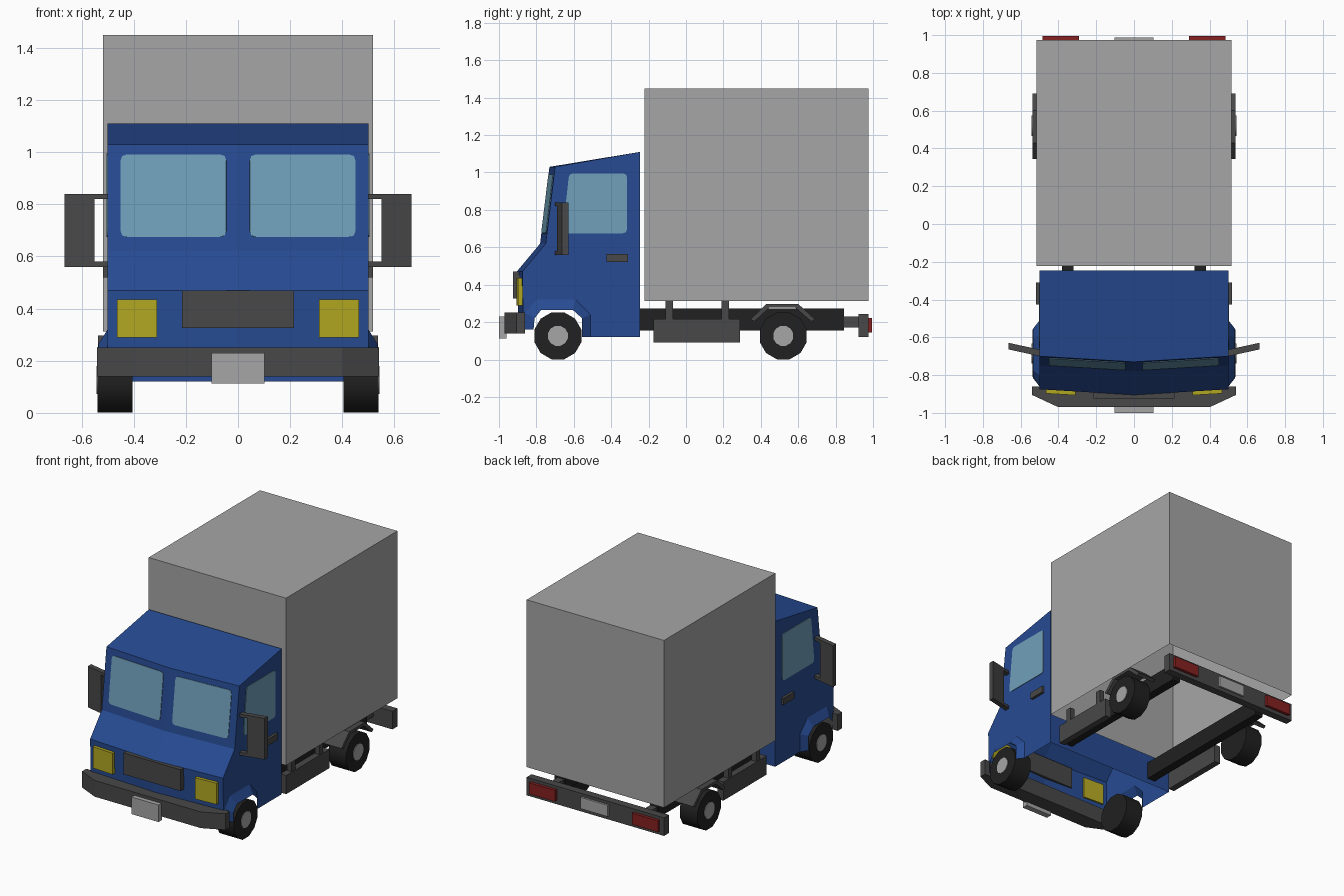
import bpy, bmesh, math
from mathutils import Vector, Matrix

if "Cube" in bpy.data.objects:
    bpy.data.objects.remove(bpy.data.objects["Cube"], do_unlink=True)


def material(name, r, g, b):
    m = bpy.data.materials.new(name)
    m.use_nodes = True
    m.diffuse_color = (r, g, b, 1)
    m.node_tree.nodes["Principled BSDF"].inputs["Base Color"].default_value = (r, g, b, 1)
    return m


BLUE = material("cab blue", 0.02, 0.07, 0.29)
GLASS = material("window glass", 0.16, 0.35, 0.49)
TRIM = material("dark grey trim", 0.065, 0.065, 0.065)
BLACK = material("tyre black", 0.015, 0.015, 0.015)
GREY = material("light grey", 0.38, 0.38, 0.38)
YELLOW = material("headlight yellow", 0.45, 0.39, 0.016)
RED = material("tail light red", 0.24, 0.015, 0.015)


def finish(name, bm, mats):
    bmesh.ops.recalc_face_normals(bm, faces=bm.faces)
    mesh = bpy.data.meshes.new(name)
    bm.to_mesh(mesh)
    bm.free()
    for m in mats:
        mesh.materials.append(m)
    ob = bpy.data.objects.new(name, mesh)
    bpy.context.collection.objects.link(ob)
    return ob


def loft(name, ring_a, ring_b, mat):
    """Closed solid between two matching outlines."""
    bm = bmesh.new()
    a = [bm.verts.new(p) for p in ring_a]
    b = [bm.verts.new(p) for p in ring_b]
    bm.faces.new(a)
    bm.faces.new(b)
    for i in range(len(a)):
        j = (i + 1) % len(a)
        bm.faces.new((a[i], a[j], b[j], b[i]))
    return finish(name, bm, [mat])


def side_prism(name, pts, x0, x1, mat):
    return loft(name, [(x0, y, z) for y, z in pts], [(x1, y, z) for y, z in pts], mat)


def box(name, x, y, z, mat, open_bottom=False):
    bm = bmesh.new()
    bmesh.ops.create_cube(bm, size=1)
    for v in bm.verts:
        v.co = [(r[0] + r[1]) / 2 + c * (r[1] - r[0]) for r, c in zip((x, y, z), v.co)]
    if open_bottom:
        low = [f for f in bm.faces if f.normal.z < -0.9 or f.calc_center_median().z < z[0] + 0.001]
        bmesh.ops.delete(bm, geom=low, context="FACES")
    return finish(name, bm, [mat])


def span(s, a, b):
    """Range on the side given by s, in rising order."""
    return tuple(sorted((s * a, s * b)))


def pane(name, corners, out, r=0.022):
    """Thin window plate with rounded corners."""
    c = [Vector(p) for p in corners]
    n = (c[1] - c[0]).cross(c[3] - c[0]).normalized()
    if n.dot(Vector(out)) < 0:
        n = -n
    ring = []
    for i, p in enumerate(c):
        a = p + (c[i - 1] - p).normalized() * r
        b = p + (c[(i + 1) % 4] - p).normalized() * r
        ring += [a, (a + b) / 4 + p / 2, b]
    return loft(name, [p - n * 0.002 for p in ring], [p + n * 0.004 for p in ring], GLASS)


# Cab shell: open underneath, front bent into a shallow V.
W = 0.5
# (y at the side, y at the middle, z)
profile = [(-0.87, -0.895, 0.16), (-0.875, -0.905, 0.47), (-0.75, -0.78, 0.62),
           (-0.70, -0.73, 1.03), (-0.245, -0.245, 1.11), (-0.245, -0.245, 0.12)]
arch_base = [(-0.51, 0.12), (-0.51, 0.24), (-0.59, 0.32), (-0.80, 0.32), (-0.86, 0.25), (-0.86, 0.16)]
arch_rim = [(-0.555, 0.12), (-0.555, 0.22), (-0.605, 0.265), (-0.775, 0.265), (-0.81, 0.22), (-0.815, 0.16)]
bm = bmesh.new()
mid = [bm.verts.new((0, c, z)) for s, c, z in profile]
for s in (1, -1):
    edge = [bm.verts.new((s * W, y, z)) for y, c, z in profile]
    for i in range(len(profile) - 1):
        bm.faces.new((mid[i], mid[i + 1], edge[i + 1], edge[i]))
    base = [bm.verts.new((s * W, y, z)) for y, z in arch_base]
    bm.faces.new(edge + base)
    # Flared wheel arch
    rim = [bm.verts.new((s * 0.535, y, z)) for y, z in arch_rim]
    for i in range(len(base) - 1):
        bm.faces.new((base[i], base[i + 1], rim[i + 1], rim[i]))
finish("cab", bm, [BLUE])


def screen_point(s, x, z):
    """Point on the windscreen plane."""
    t = (z - 0.62) / (1.03 - 0.62)
    return (s * x, -0.78 + 0.05 * t + 0.03 * x / W, z)


for s, side in ((1, "left"), (-1, "right")):
    # Windows
    pane(side + "_windscreen", [screen_point(s, x, z) for x, z in
         ((0.045, 0.675), (0.45, 0.675), (0.45, 0.99), (0.045, 0.99))], (0, -1, 0))
    pane(side + "_door_window", [(s * W, y, z) for y, z in
         ((-0.66, 0.675), (-0.315, 0.675), (-0.315, 0.995), (-0.625, 0.995))], (s, 0, 0))

    # Door handle
    box(side + "_door_handle", span(s, 0.49, 0.518), (-0.425, -0.31), (0.52, 0.565), TRIM)

    # Mirror: plate on two arms, swept backwards
    def swept(x, y):
        return (s * x, y + (x - W) * 0.22)
    for part, x0, x1, z0, z1 in (("mirror", 0.55, 0.665, 0.56, 0.84),
                                 ("mirror_upper_arm", 0.49, 0.55, 0.82, 0.84),
                                 ("mirror_lower_arm", 0.49, 0.55, 0.56, 0.58)):
        ring = [swept(x0, -0.70), swept(x1, -0.70), swept(x1, -0.665), swept(x0, -0.665)]
        loft(side + "_" + part, [(*p, z0) for p in ring], [(*p, z1) for p in ring], TRIM)

    # Headlight, following the angled front
    ring = [(s * x, -0.905 + 0.06 * x + d) for x, d in
            ((0.31, -0.02), (0.465, -0.02), (0.465, 0.015), (0.31, 0.015))]
    loft(side + "_headlight", [(*p, 0.29) for p in ring], [(*p, 0.435) for p in ring], YELLOW)

    # Chassis rail and rear bumper bracket
    box(side + "_chassis_rail", span(s, 0.32, 0.38), (-0.25, 0.845), (0.155, 0.272), BLACK)
    box(side + "_bumper_bracket", span(s, 0.325, 0.375), (0.84, 0.925), (0.17, 0.23), TRIM)

    # Side guard hung from two posts
    box(side + "_side_guard", span(s, 0.44, 0.485), (-0.175, 0.29), (0.09, 0.217), TRIM)
    for i, y in enumerate((-0.09, 0.21)):
        box(f"{side}_guard_post_{i + 1}", span(s, 0.445, 0.48), (y - 0.02, y + 0.02), (0.21, 0.312), TRIM)

    # Rear mudguard
    side_prism(side + "_mudguard",
               [(0.345, 0.215), (0.43, 0.297), (0.60, 0.297), (0.69, 0.215),
                (0.67, 0.203), (0.585, 0.277), (0.445, 0.277), (0.365, 0.203)],
               s * 0.40, s * 0.537, TRIM)

    # Tail light
    box(side + "_tail_light", span(s, 0.29, 0.485), (0.97, 0.995), (0.145, 0.222), RED)

    # Wheels: twelve sided tyre with a flush hub disc
    for end, y in (("front", -0.685), ("rear", 0.52)):
        for part, r, x0, x1, mat in (("tyre", 0.13, 0.405, 0.538, BLACK),
                                     ("hub", 0.055, 0.50, 0.542, GREY)):
            bm = bmesh.new()
            bmesh.ops.create_cone(bm, cap_ends=True, segments=12, radius1=r, radius2=r, depth=x1 - x0)
            spin = Matrix.Rotation(math.pi / 2, 4, "Y") @ Matrix.Rotation(math.pi / 12, 4, "Z")
            place = Matrix.Translation((s * (x0 + x1) / 2, y, 0.1265))
            bmesh.ops.transform(bm, matrix=place @ spin, verts=bm.verts)
            for f in bm.faces:
                f.smooth = len(f.verts) == 4
            for e in bm.edges:
                e.smooth = all(len(f.verts) == 4 for f in e.link_faces)
            finish(f"{end}_{side}_{part}", bm, [mat])

# Grille, front bumper and front plate
box("grille", (-0.215, 0.215), (-0.925, -0.88), (0.325, 0.47), TRIM)
outline = [(-0.54, -0.86), (-0.54, -0.905), (-0.40, -0.97), (0.40, -0.97), (0.54, -0.905), (0.54, -0.86)]
loft("front_bumper", [(*p, 0.14) for p in outline], [(*p, 0.25) for p in outline], TRIM)
box("front_plate", (-0.102, 0.102), (-1.0, -0.96), (0.113, 0.229), GREY)

# Cargo box, open underneath
box("cargo_box", (-0.517, 0.517), (-0.222, 0.975), (0.312, 1.45), GREY, open_bottom=True)

# Rear bumper and rear plate
box("rear_bumper", (-0.517, 0.517), (0.922, 0.975), (0.12, 0.243), TRIM)
box("rear_plate", (-0.102, 0.102), (0.97, 0.988), (0.145, 0.222), GREY)
